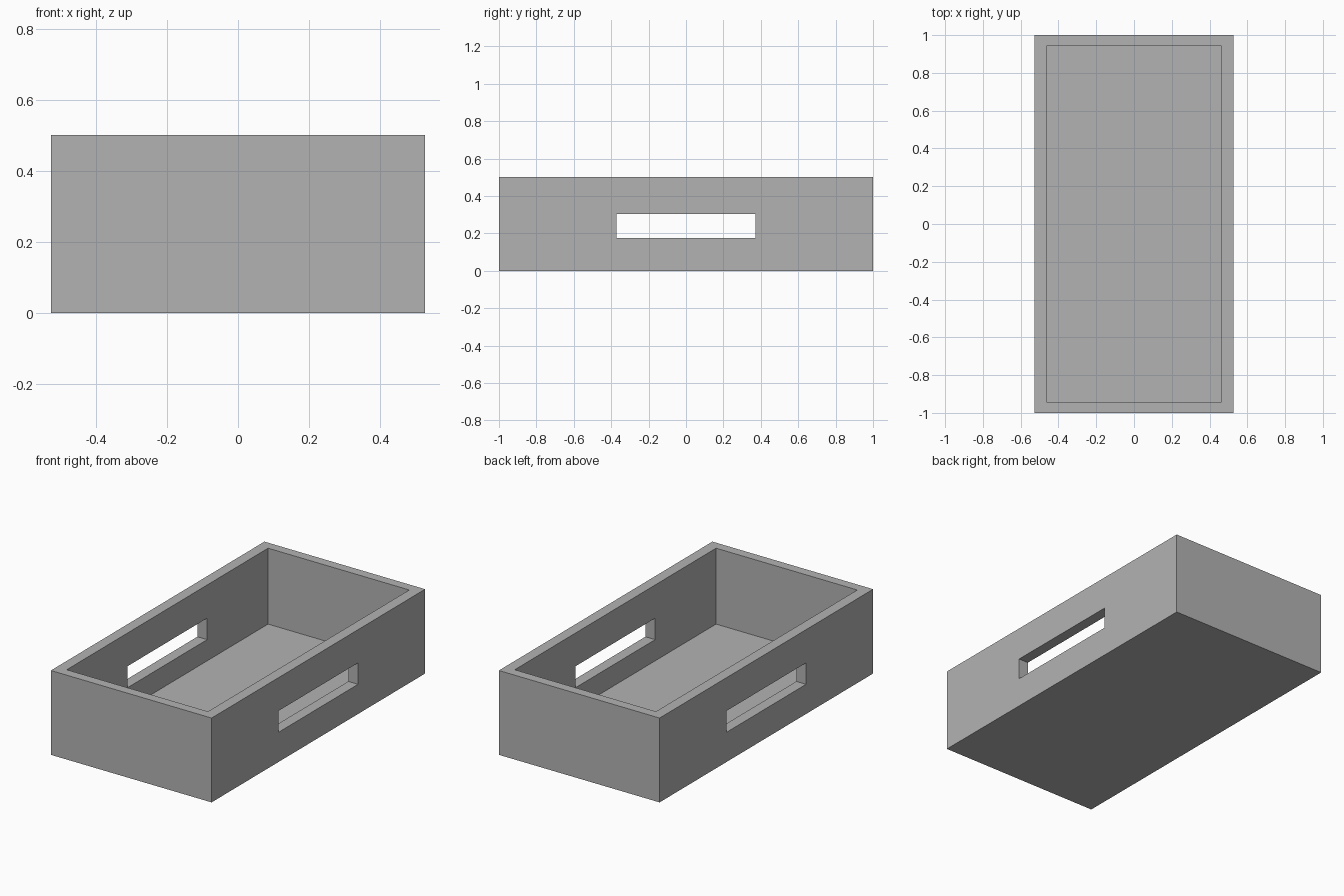
import bpy

# Remove the default cube
cube = bpy.data.objects.get("Cube")
if cube:
    bpy.data.objects.remove(cube, do_unlink=True)

# Overall sizes
HALF_X, HALF_Y, HEIGHT = 0.527, 1.0, 0.5
INNER_X, INNER_Y, FLOOR = 0.463, 0.943, 0.05
SLOT_Y, SLOT_LOW, SLOT_HIGH = 0.372, 0.176, 0.303

grey = bpy.data.materials.new("plain grey")
grey.use_nodes = True
colour = (0.45, 0.45, 0.45, 1)
grey.diffuse_color = colour
grey.node_tree.nodes["Principled BSDF"].inputs["Base Color"].default_value = colour


def block(name, half_x, half_y, low, high):
    """Box centred on x and y, spanning low to high in z."""
    bpy.ops.mesh.primitive_cube_add(size=2, location=(0, 0, 0))
    obj = bpy.context.object
    obj.name = name
    for v in obj.data.vertices:
        v.co.x *= half_x
        v.co.y *= half_y
        v.co.z = high if v.co.z > 0 else low
    obj.data.materials.append(grey)
    return obj


# Solid tray body
tray = block("tray", HALF_X, HALF_Y, 0, HEIGHT)

# Open interior, and one slot through both long walls for the handles
cutters = [
    block("interior_cutter", INNER_X, INNER_Y, FLOOR, HEIGHT + 0.2),
    block("handle_slot_cutter", HALF_X + 0.2, SLOT_Y, SLOT_LOW, SLOT_HIGH),
]
for cutter in cutters:
    cutter.hide_render = True
    cutter.hide_set(True)
    cut = tray.modifiers.new(cutter.name, "BOOLEAN")
    cut.operation = "DIFFERENCE"
    cut.solver = "EXACT"
    cut.object = cutter

# Apply the cuts and discard the cutters
bpy.context.view_layer.objects.active = tray
tray.select_set(True)
for cutter in cutters:
    bpy.ops.object.modifier_apply(modifier=cutter.name)
    bpy.data.objects.remove(cutter, do_unlink=True)
